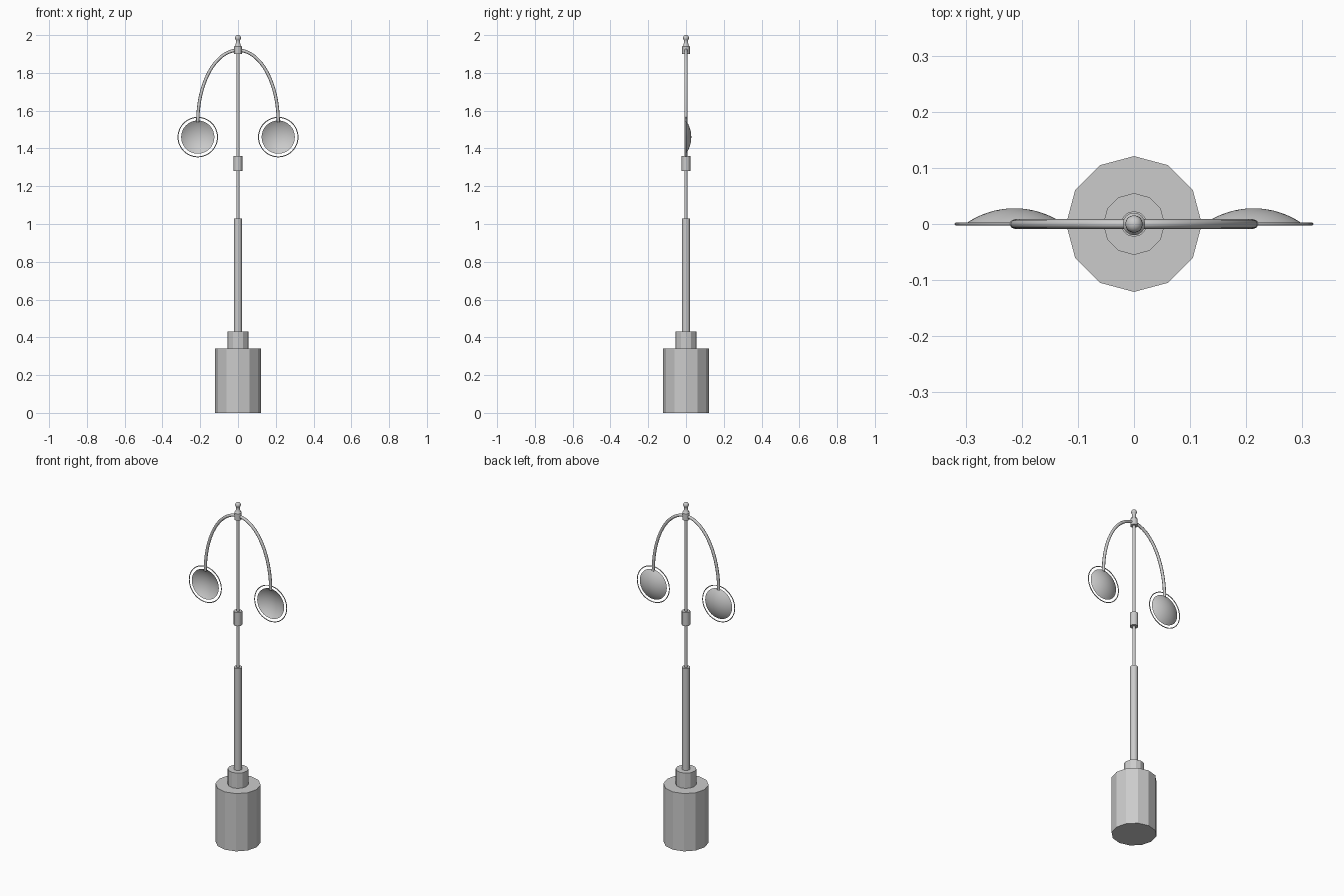
import bpy, bmesh, math

if "Cube" in bpy.data.objects:
    bpy.data.objects.remove(bpy.data.objects["Cube"])

def finish(name, bm, angle=None):
    bmesh.ops.recalc_face_normals(bm, faces=bm.faces)
    me = bpy.data.meshes.new(name)
    bm.to_mesh(me)
    bm.free()
    ob = bpy.data.objects.new(name, me)
    bpy.context.collection.objects.link(ob)
    if angle is not None:
        bpy.ops.object.select_all(action='DESELECT')
        ob.select_set(True)
        bpy.context.view_layer.objects.active = ob
        bpy.ops.object.shade_smooth_by_angle(angle=math.radians(angle))
    return ob

def lathe(name, profile, sides, angle=None):
    """Revolve (radius, height) points around z; zero radii merge into a point."""
    bm = bmesh.new()
    verts = [bm.verts.new((r, 0, z)) for r, z in profile]
    edges = [bm.edges.new(p) for p in zip(verts, verts[1:])]
    bmesh.ops.spin(bm, geom=verts + edges, axis=(0, 0, 1), cent=(0, 0, 0),
                   angle=math.tau, steps=sides, use_duplicate=False)
    bmesh.ops.remove_doubles(bm, verts=bm.verts, dist=1e-5)
    return finish(name, bm, angle)

def cylinder(name, r, z0, z1, sides=12, angle=None):
    return lathe(name, [(0, z0), (r, z0), (r, z1), (0, z1)], sides, angle)

# Base and stepped pole
cylinder("base", 0.121, 0, 0.34)
cylinder("base_collar", 0.055, 0.34, 0.43)
cylinder("lower_pole", 0.022, 0.43, 1.03, 12, 35)
cylinder("middle_pole", 0.0085, 1.03, 1.28, 12, 35)
cylinder("pole_joint", 0.023, 1.28, 1.36, 12, 35)
cylinder("upper_pole", 0.0085, 1.36, 1.91, 12, 35)

# Finial: collar, neck and ball
ball = [(0.0155 * math.sin(a), 1.9845 - 0.0155 * math.cos(a))
        for a in (math.radians(d) for d in range(45, 181, 15))]
ball[-1] = (0, 2.0)
lathe("finial", [(0, 1.9), (0.02, 1.9), (0.02, 1.94), (0.013, 1.947), (0.011, 1.965)] + ball, 16, 40)

# Curved arm: one half-ellipse tube reaching both lamps
LAMP_X, LAMP_Z = 0.213, 1.46
cu = bpy.data.curves.new("arm_path", 'CURVE')
cu.dimensions = '3D'
cu.bevel_depth = 0.0085
cu.bevel_resolution = 2
cu.use_fill_caps = True
sp = cu.splines.new('POLY')
N = 40
sp.points.add(N)
for i, p in enumerate(sp.points):
    a = math.pi * i / N
    p.co = (LAMP_X * math.cos(a), 0, 1.54 + 0.38 * math.sin(a), 1)
sp.use_smooth = True
arms = bpy.data.objects.new("curved_arms", cu)
bpy.context.collection.objects.link(arms)

# Lamps: open dished shell bulging to the back, with a thin ring around it
A, H = 0.088, 0.028
R = (A * A + H * H) / (2 * H)
top = math.asin(A / R)
dish = [(R * math.sin(top * (1 - i / 8)), R * math.cos(top * (1 - i / 8)) - R + H)
        for i in range(9)]
dish[-1] = (0, H)
for side, sx in (("left", -1), ("right", 1)):
    shell = lathe(side + "_lamp_shell", dish, 32, 60)
    bpy.ops.mesh.primitive_torus_add(major_radius=0.1045, minor_radius=0.0025,
                                     major_segments=48, minor_segments=8)
    ring = bpy.context.object
    ring.name = side + "_lamp_ring"
    bpy.ops.object.shade_smooth()
    for ob in (shell, ring):
        ob.location = (sx * LAMP_X, 0, LAMP_Z)
        ob.rotation_euler = (-math.pi / 2, 0, 0)
